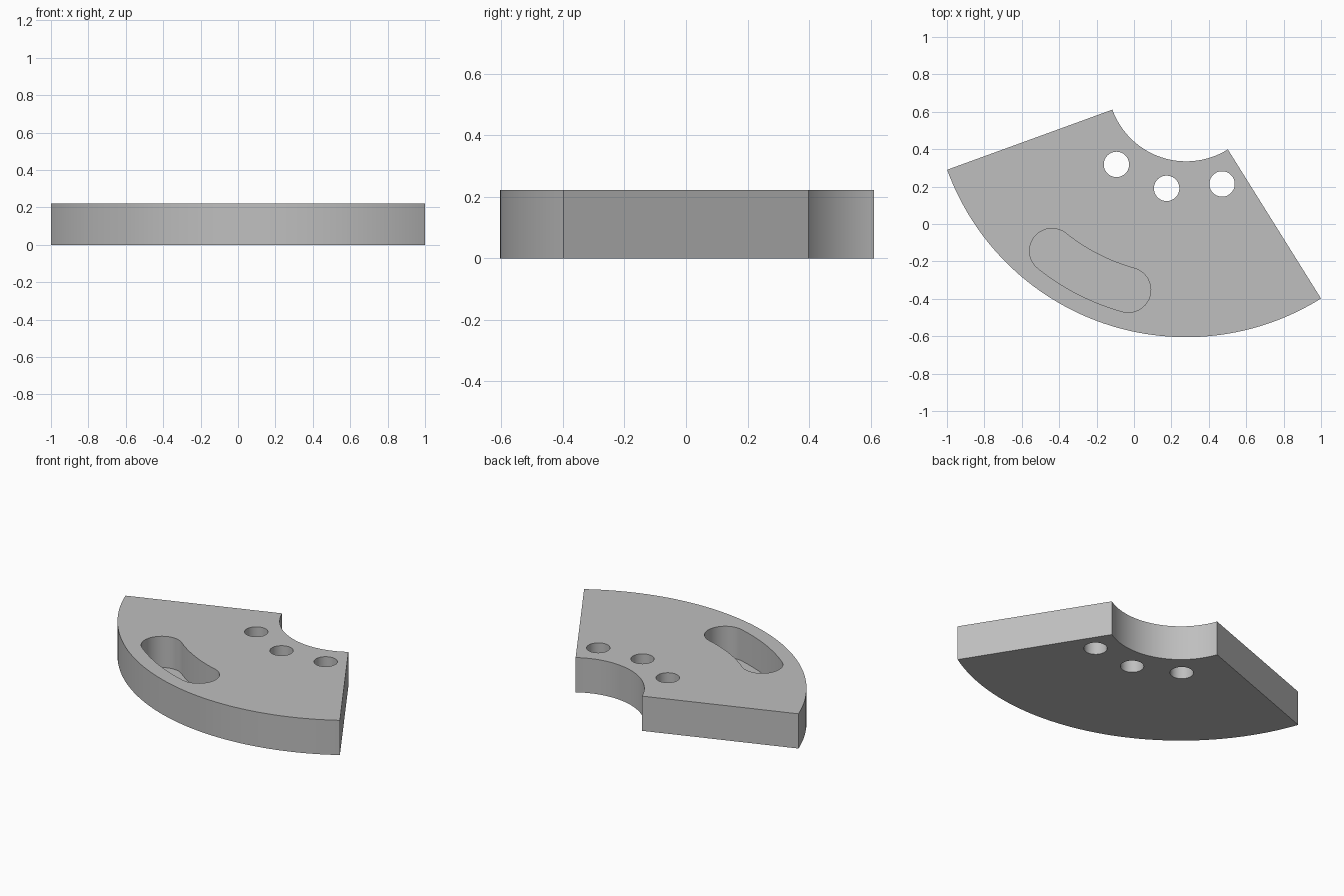
import bpy
import bmesh
from math import cos, sin, radians
from mathutils import Vector

cube = bpy.data.objects.get("Cube")
if cube:
    bpy.data.objects.remove(cube, do_unlink=True)

CENTRE = Vector((0.279, 0.755))   # common centre of every arc
HEIGHT = 0.222
FLOOR = 0.022                     # remaining thickness under the slot

grey = bpy.data.materials.new("plain grey")
grey.use_nodes = True
colour = (0.52, 0.52, 0.52, 1)
grey.diffuse_color = colour
grey.node_tree.nodes["Principled BSDF"].inputs["Base Color"].default_value = colour


def polar(radius, degrees, origin=CENTRE):
    a = radians(degrees)
    return origin + Vector((cos(a), sin(a))) * radius


def arc(radius, start, end, steps, origin=CENTRE):
    return [polar(radius, start + (end - start) * i / steps, origin)
            for i in range(steps + 1)]


def prism(name, outline, bottom, top):
    """Extrude a flat outline into a solid."""
    bm = bmesh.new()
    face = bm.faces.new([bm.verts.new((p.x, p.y, bottom)) for p in outline])
    result = bmesh.ops.extrude_face_region(bm, geom=[face])
    raised = [v for v in result["geom"] if isinstance(v, bmesh.types.BMVert)]
    bmesh.ops.translate(bm, verts=raised, vec=(0, 0, top - bottom))
    bmesh.ops.recalc_face_normals(bm, faces=bm.faces)
    mesh = bpy.data.meshes.new(name)
    bm.to_mesh(mesh)
    bm.free()
    mesh.materials.append(grey)
    obj = bpy.data.objects.new(name, mesh)
    bpy.context.collection.objects.link(obj)
    return obj


# Ring sector plate
plate = prism("sector_plate",
              arc(1.36, 200, 302, 64) + arc(0.42, 302, 200, 40),
              0, HEIGHT)

# Three through holes, evenly spaced round the inner arc
cutters = []
for i, angle in enumerate((229.5, 259.5, 289.5)):
    rim = arc(0.068, 0, 360, 40, polar(0.574, angle))[:-1]
    cutters.append(prism(f"hole_cutter_{i + 1}", rim, -0.1, HEIGHT + 0.1))

# Curved blind slot with round ends
MID, HALF, A, B = 1.15, 0.12, 231.4, 254.4
slot = (arc(MID + HALF, A, B, 20)
        + arc(HALF, B, B + 180, 20, polar(MID, B))[1:-1]
        + arc(MID - HALF, B, A, 20)
        + arc(HALF, A + 180, A + 360, 20, polar(MID, A))[1:-1])
cutters.append(prism("slot_cutter", slot, FLOOR, HEIGHT + 0.1))

# Cut everything out of the plate, then discard the cutters
bpy.ops.object.select_all(action="DESELECT")
bpy.context.view_layer.objects.active = plate
plate.select_set(True)
for cutter in cutters:
    cutter.hide_render = True
    mod = plate.modifiers.new(cutter.name, "BOOLEAN")
    mod.operation = "DIFFERENCE"
    mod.solver = "EXACT"
    mod.object = cutter
    bpy.ops.object.modifier_apply(modifier=mod.name)
    bpy.data.objects.remove(cutter, do_unlink=True)

bpy.ops.object.shade_smooth_by_angle(angle=radians(30))
